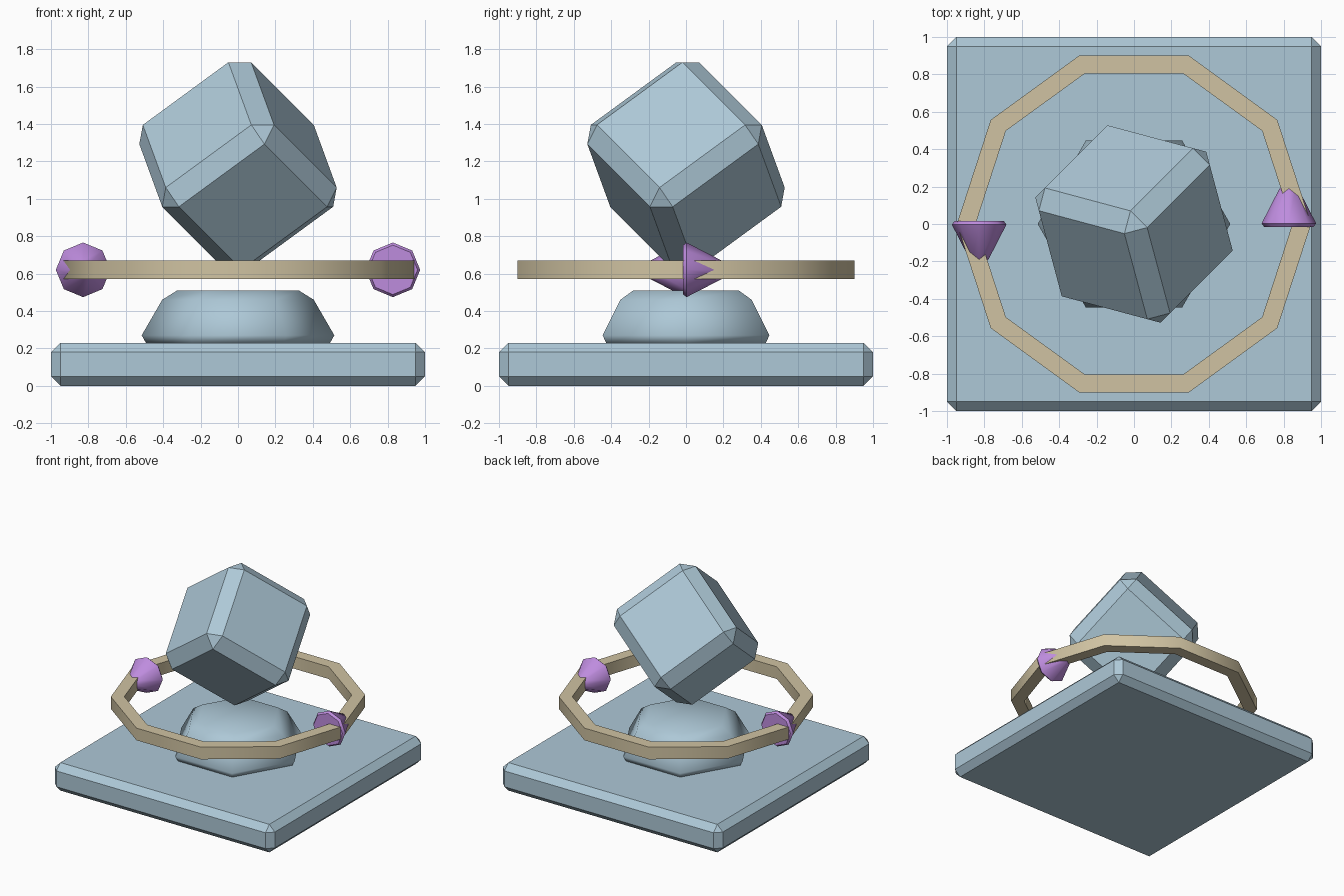
import bpy, bmesh, math
from mathutils import Matrix, Vector

if "Cube" in bpy.data.objects:
    bpy.data.objects.remove(bpy.data.objects["Cube"])


def material(name, rgb):
    m = bpy.data.materials.new(name)
    m.diffuse_color = (*rgb, 1)
    m.use_nodes = True
    m.node_tree.nodes["Principled BSDF"].inputs["Base Color"].default_value = m.diffuse_color
    return m


blue = material("pale_blue", (0.42, 0.58, 0.68))
tan = material("tan", (0.63, 0.545, 0.36))
purple = material("purple", (0.515, 0.262, 0.73))


def finish(bm, name, mat, smooth=None):
    bmesh.ops.recalc_face_normals(bm, faces=bm.faces)
    me = bpy.data.meshes.new(name)
    bm.to_mesh(me)
    bm.free()
    me.materials.append(mat)
    ob = bpy.data.objects.new(name, me)
    bpy.context.collection.objects.link(ob)
    if smooth:
        bpy.ops.object.select_all(action='DESELECT')
        ob.select_set(True)
        bpy.context.view_layer.objects.active = ob
        bpy.ops.object.shade_smooth_by_angle(angle=math.radians(smooth))
    return ob


def chamfer_box(name, mat, size, width, matrix):
    bm = bmesh.new()
    bmesh.ops.create_cube(bm, size=1, matrix=Matrix.Diagonal((*size, 1)))
    bmesh.ops.bevel(bm, geom=bm.edges[:], offset=width, offset_type='OFFSET',
                    segments=1, profile=0.5, affect='EDGES')
    bm.transform(matrix)
    return finish(bm, name, mat)


def lathe(name, mat, profile, sides, smooth, matrix=Matrix(), closed=False):
    """Spin (radius, height) points round z; open profiles get flat caps."""
    bm = bmesh.new()
    rings = [[bm.verts.new((r * math.cos(math.tau * i / sides),
                            r * math.sin(math.tau * i / sides), z))
              for i in range(sides)] for r, z in profile]
    pairs = list(zip(rings, rings[1:]))
    if closed:
        pairs.append((rings[-1], rings[0]))
    else:
        bm.faces.new(rings[0])
        bm.faces.new(rings[-1])
    for a, b in pairs:
        for i in range(sides):
            j = (i + 1) % sides
            bm.faces.new((a[i], a[j], b[j], b[i]))
    bm.transform(matrix)
    return finish(bm, name, mat, smooth)


# square plinth
chamfer_box("base", blue, (2, 2, 0.23), 0.05, Matrix.Translation((0, 0, 0.115)))

# six-sided mound
lathe("mound", blue, [(0.49, 0.225), (0.515, 0.27), (0.405, 0.46), (0.325, 0.51)], 6, 80)

# chamfered cube balanced on one corner
axes = [Vector((math.cos(math.radians(a)) * math.sqrt(2 / 3),
                math.sin(math.radians(a)) * math.sqrt(2 / 3),
                math.sqrt(1 / 3))) for a in (105, 225, 345)]
turn = Matrix(axes).transposed().to_4x4()
chamfer_box("floating_cube", blue, (0.758,) * 3, 0.089,
            Matrix.Translation((0, 0, 1.176)) @ turn)

# ten-sided ring
lathe("ring", tan, [(0.947, 0.57), (0.947, 0.67), (0.847, 0.67), (0.847, 0.57)],
      10, 50, closed=True)

# arrowheads pointing round the ring
for side, name in ((1, "right_arrowhead"), (-1, "left_arrowhead")):
    aim = Matrix.Rotation(-side * math.pi / 2, 4, 'X')
    lathe(name, purple, [(0.132, -0.015), (0.146, 0.003), (0.05, 0.19), (0.028, 0.203)],
          8, 50, Matrix.Translation((side * 0.828, 0, 0.62)) @ aim)
